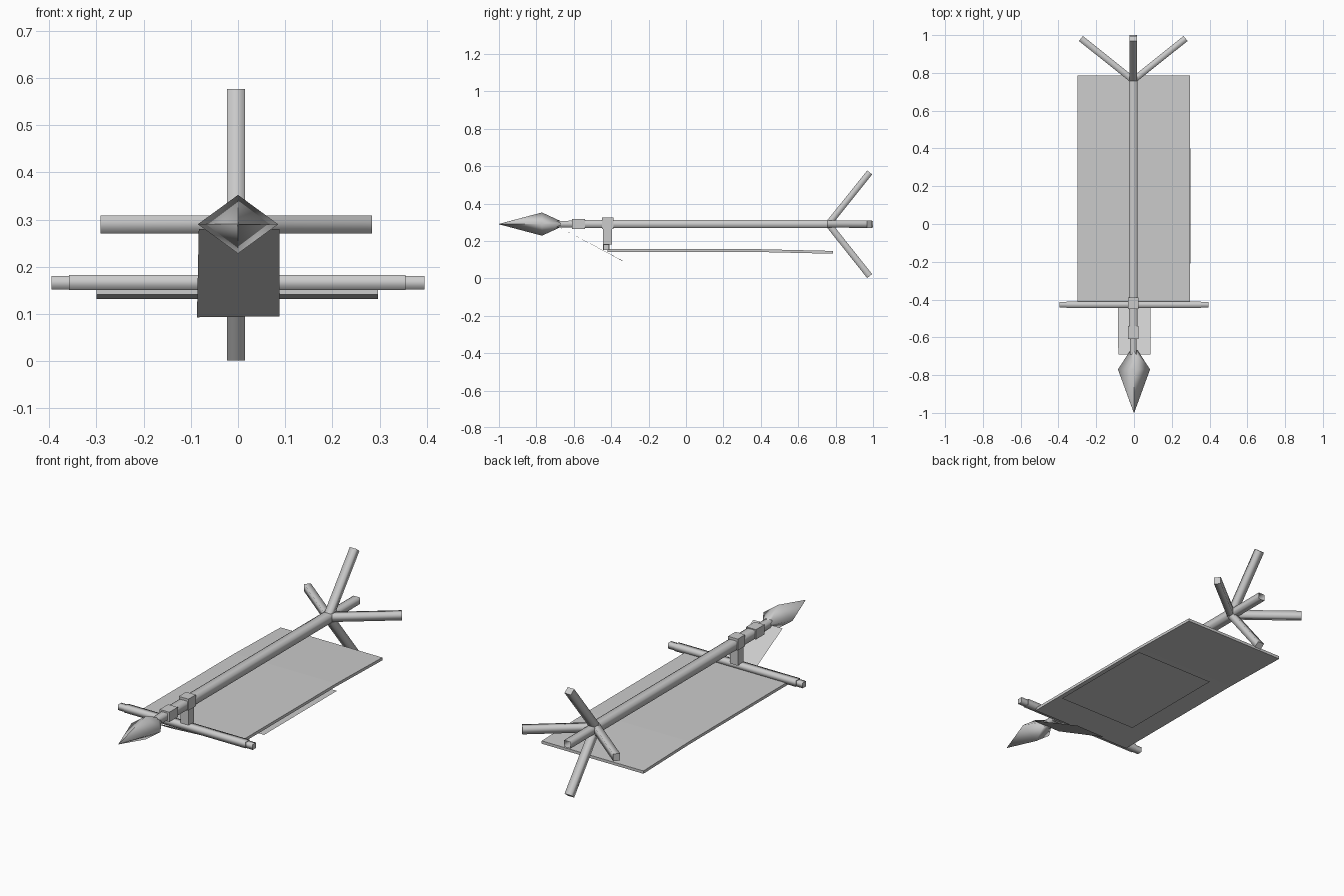
import bpy
from mathutils import Vector

if "Cube" in bpy.data.objects:
    bpy.data.objects.remove(bpy.data.objects["Cube"])

grey = bpy.data.materials.new("light_grey")
grey.diffuse_color = (0.6, 0.6, 0.6, 1)
grey.use_nodes = True
grey.node_tree.nodes["Principled BSDF"].inputs["Base Color"].default_value = grey.diffuse_color

SQUARE = [(-1, -1), (1, -1), (1, 1), (-1, 1)]
DIAMOND = [(-1, 0), (0, -1), (1, 0), (0, 1)]


def make(name, verts, faces, smooth_count=0):
    """Mesh object whose first smooth_count faces are smooth shaded."""
    mesh = bpy.data.meshes.new(name)
    mesh.from_pydata(verts, [], faces)
    mesh.materials.append(grey)
    for i, p in enumerate(mesh.polygons):
        p.use_smooth = i < smooth_count
    mesh.update()
    obj = bpy.data.objects.new(name, mesh)
    bpy.context.collection.objects.link(obj)
    return obj


def loft(name, rings, ref=(0, 0, 1), shape=SQUARE, smooth=True, end_cap=True):
    """Four-sided bar through rings of (centre, half width, half height)."""
    axis = (Vector(rings[-1][0]) - Vector(rings[0][0])).normalized()
    side = axis.cross(Vector(ref)).normalized()
    up = side.cross(axis)
    verts = [Vector(c) + side * (u * w) + up * (v * h)
             for c, w, h in rings for u, v in shape]
    faces = []
    for r in range(len(rings) - 1):
        for k in range(4):
            a, b = r * 4 + k, r * 4 + (k + 1) % 4
            faces.append((a, a + 4, b + 4, b))
    n = len(faces) if smooth else 0
    faces.append((0, 1, 2, 3))
    if end_cap:
        e = len(verts) - 4
        faces.append((e + 3, e + 2, e + 1, e))
    return make(name, verts, faces, n)


def box(name, x0, x1, y0, y1, z0, z1):
    cx, cz = (x0 + x1) / 2, (z0 + z1) / 2
    w, h = (x1 - x0) / 2, (z1 - z0) / 2
    return loft(name, [((cx, y0, cz), w, h), ((cx, y1, cz), w, h)], smooth=False)


X, Z = -0.004, 0.29   # shaft axis

# Pole: narrow neck, main shaft, narrower open butt
loft("neck", [((X, -0.69, Z), 0.017, 0.017), ((X, -0.55, Z), 0.019, 0.019)])
loft("shaft", [((X, -0.58, Z), 0.023, 0.022), ((X, 0.77, Z), 0.023, 0.022)])
loft("butt", [((X, 0.75, Z), 0.019, 0.017), ((X, 1.0, Z), 0.019, 0.017)],
     end_cap=False)

# Spearhead
loft("spearhead", [((0, -1.0, Z), 0.001, 0.001), ((0, -0.77, Z), 0.085, 0.062),
                   ((0, -0.67, Z), 0.02, 0.016)], shape=DIAMOND)

# Collars and hanger
box("neck_collar", -0.032, 0.025, -0.61, -0.54, 0.265, 0.317)
box("hanger_collar", -0.032, 0.025, -0.45, -0.388, 0.265, 0.325)
box("hanger", -0.027, 0.02, -0.443, -0.395, 0.18, 0.268)

# Four prongs at the rear
for name, dx, dz in (("top", 0, 1), ("bottom", 0, -1), ("left", -1, 0), ("right", 1, 0)):
    a = (X + dx * 0.005, 0.765, Z + dz * 0.005)
    b = (X + dx * 0.277, 0.982, Z - 0.001 + dz * 0.277)
    ref = (1, 0, 0) if dz else (0, 0, 1)
    loft(name + "_prong", [(a, 0.017, 0.019), (b, 0.017, 0.019)], ref)

# Crossbar with thinner ends
loft("crossbar", [((-0.358, -0.427, 0.167), 0.018, 0.016),
                  ((0.355, -0.427, 0.167), 0.018, 0.016)])
for s in (-1, 1):
    loft("crossbar_end", [((s * 0.35, -0.427, 0.166), 0.014, 0.014),
                          ((s * 0.395, -0.427, 0.166), 0.014, 0.014)])

# Hanging cloth, drooping slightly toward the rear
loft("banner", [((-0.002, y, z), 0.298, 0.0075) for y, z in
                ((-0.42, 0.149), (0.4, 0.148), (0.785, 0.139))], smooth=False)

# Loose sheet under the banner
make("under_panel", [(-0.165, -0.21, 0.118), (0.3, -0.21, 0.118),
                     (0.3, 0.4, 0.118), (-0.165, 0.4, 0.118)], [(0, 1, 2, 3)])

# Tilted pennant near the head
make("pennant", [(-0.083, -0.69, 0.28), (0.088, -0.69, 0.28),
                 (0.088, -0.34, 0.095), (-0.087, -0.34, 0.093)], [(0, 1, 2, 3)])
